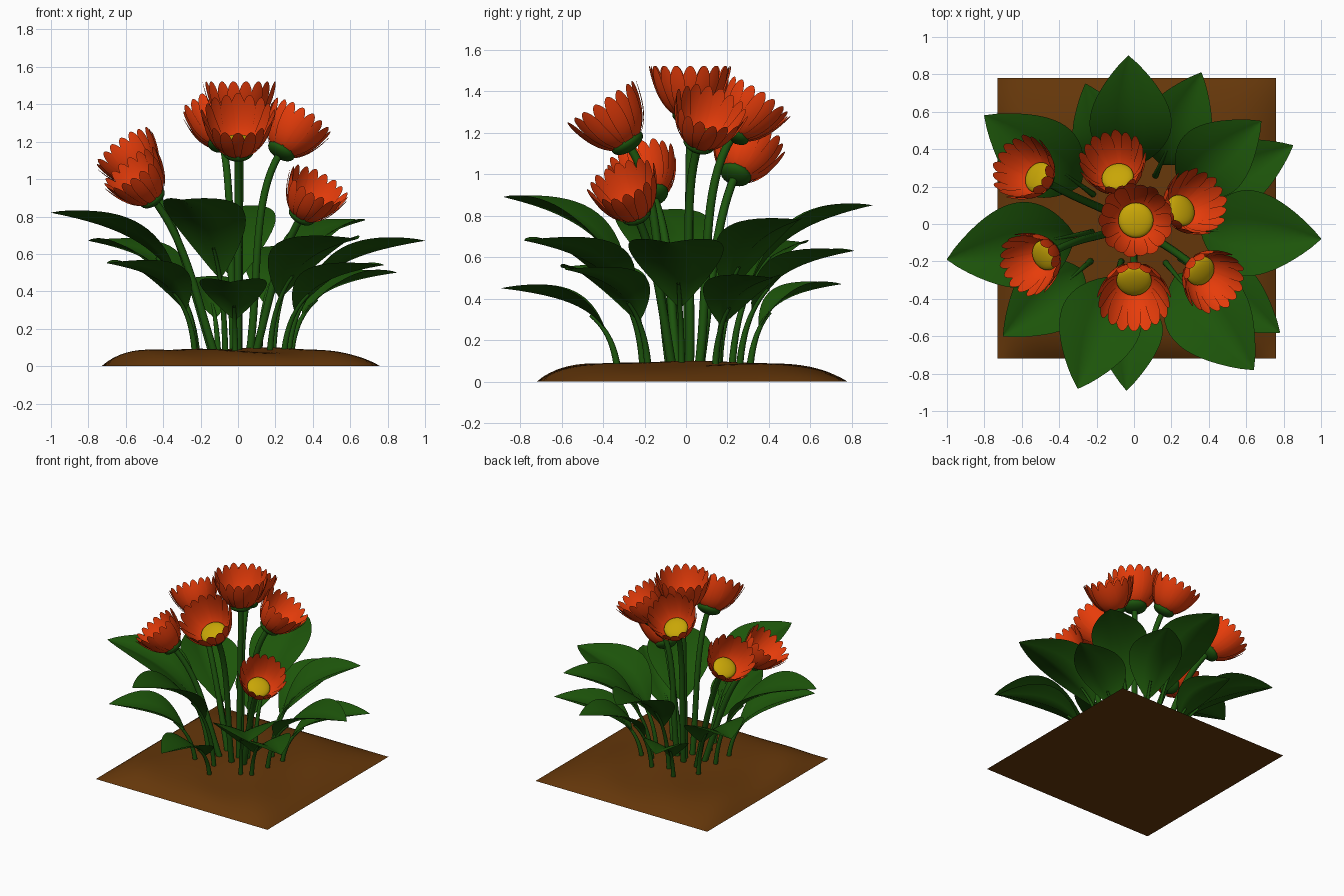
import bpy, bmesh, math
from mathutils import Vector, Matrix

if "Cube" in bpy.data.objects:
    bpy.data.objects.remove(bpy.data.objects["Cube"])


def material(name, rgb):
    m = bpy.data.materials.new(name)
    m.diffuse_color = (*rgb, 1)
    m.use_nodes = True
    m.node_tree.nodes["Principled BSDF"].inputs["Base Color"].default_value = m.diffuse_color
    return m


RED = material("petal_red", (0.8, 0.045, 0.003))
YELLOW = material("disc_yellow", (0.58, 0.38, 0.002))
LEAF = material("leaf_green", (0.012, 0.09, 0.003))
STEM = material("stem_green", (0.012, 0.09, 0.004))
SOIL = material("soil_brown", (0.13, 0.038, 0.003))


def finish(name, bm, mat, matrix=None, normals=False):
    if matrix:
        bm.transform(matrix)
    if normals:
        bmesh.ops.recalc_face_normals(bm, faces=bm.faces)
    for f in bm.faces:
        f.smooth = True
    me = bpy.data.meshes.new(name)
    bm.to_mesh(me)
    bm.free()
    me.materials.append(mat)
    ob = bpy.data.objects.new(name, me)
    bpy.context.collection.objects.link(ob)
    return ob


def sheet(bm, rows):
    """Skin a list of point rows with quads."""
    v = [[bm.verts.new(p) for p in row] for row in rows]
    for a, b in zip(v, v[1:]):
        for i in range(len(a) - 1):
            bm.faces.new((a[i], a[i + 1], b[i + 1], b[i]))


def quad_bezier(a, b, c, t):
    return a * (1 - t) ** 2 + b * 2 * t * (1 - t) + c * t * t


def cubic(a, b, c, d, t):
    s = 1 - t
    return a * s ** 3 + b * 3 * t * s * s + c * 3 * t * t * s + d * t ** 3


def tube(name, pts, r0, r1, mat):
    """Tapered round stalk along points."""
    bm = bmesh.new()
    rows = []
    n = len(pts)
    for i, p in enumerate(pts):
        tan = (pts[min(i + 1, n - 1)] - pts[max(i - 1, 0)]).normalized()
        s = tan.cross(Vector((0.31, 0.95, 0))).normalized()
        q = tan.cross(s)
        r = r0 + (r1 - r0) * i / (n - 1)
        rows.append([p + r * (s * math.cos(k * math.pi / 5) + q * math.sin(k * math.pi / 5))
                     for k in range(11)])
    sheet(bm, rows)
    bmesh.ops.remove_doubles(bm, verts=bm.verts, dist=1e-5)
    return finish(name, bm, mat, normals=True)


# Soil slab with a bumpy rounded top and flat underside
def soil():
    bm = bmesh.new()
    bmesh.ops.create_grid(bm, x_segments=48, y_segments=48, size=1)
    for v in bm.verts:
        u, w = v.co.x, v.co.y
        edge = (1 - abs(u) ** (5 if u > 0 else 7)) * (1 - abs(w) ** (5 if w > 0 else 7))
        bump = 0.008 * math.sin(4 * u + 1) * math.cos(5 * w) + 0.005 * math.sin(9 * u + 6 * w)
        v.co = (0.015 + 0.745 * u, 0.03 + 0.75 * w, edge * (0.088 + bump))
    bm.faces.new([bm.verts.new((0.015 + 0.745 * x, 0.03 + 0.75 * y, 0))
                  for x, y in ((-1, -1), (-1, 1), (1, 1), (1, -1))])
    finish("soil", bm, SOIL)


# Cup-shaped flower: stem, calyx, disc and a ring of petals
def flower(i, base, azimuth, tilt, s):
    base = Vector(base)
    az = math.radians(azimuth)
    rot = Matrix.Rotation(az, 4, 'Z') @ Matrix.Rotation(math.radians(tilt), 4, 'Y')
    mat = Matrix.Translation(base) @ rot @ Matrix.Scale(s, 4)
    axis = rot @ Vector((0, 0, 1))

    root = Vector((base.x * 0.27, base.y * 0.27, 0.05))
    c1 = root + (base - root) * 0.35 + Vector((0, 0, 0.08))
    c2 = base - axis * 0.3
    tube(f"flower_stem_{i}", [cubic(root, c1, c2, base, k / 16) for k in range(17)],
         0.022, 0.02, STEM)

    for name, col, z, r, h in (("calyx", STEM, 0.015, 0.086, 0.045),
                               ("flower_disc", YELLOW, 0.05, 0.094, 0.03)):
        bm = bmesh.new()
        bmesh.ops.create_uvsphere(bm, u_segments=24, v_segments=12, radius=1)
        finish(f"{name}_{i}", bm, col, mat @ Matrix.Translation((0, 0, z))
               @ Matrix.Diagonal((r, r, h, 1)))

    bm = bmesh.new()
    count = 18
    for k in range(count):
        a = 2 * math.pi * k / count
        lift = 0.004 if k % 2 else -0.004
        rows = []
        for j in range(15):
            t = 1 - (1 - j / 14) ** 1.8
            r = quad_bezier(0.04, 0.155, 0.196, t) + lift
            h = quad_bezier(0.0, 0.04, 0.252, t)
            grow = 0.018 + 0.019 * min(1, t / 0.6)
            w = grow * math.sqrt(max(0.01, 1 - max(0, (t - 0.78) / 0.22) ** 2))
            rows.append([Vector((r * math.cos(a + x * w / r), r * math.sin(a + x * w / r), h))
                         for x in (-1, -0.5, 0, 0.5, 1)])
        sheet(bm, rows)
    finish(f"petals_{i}", bm, RED, mat)


# Broad arching leaf folded up along its midrib, on a stalk, reaching out to a given tip
def leaf(i, tip, width):
    tip = Vector(tip)
    out = Vector((tip.x, tip.y, 0)).normalized()
    reach = Vector((tip.x, tip.y, 0)).length
    side = Vector((-out.y, out.x, 0))
    up = Vector((0, 0, 1))
    r0 = 0.45 - 0.27 * tip.z
    a = out * r0 + up * 0.05
    b = out * (r0 + 0.03) + up * (tip.z * 0.75)
    c = out * (0.59 * reach) + up * (tip.z * 0.9)
    tube(f"leaf_stalk_{i}", [cubic(a, b, c, tip, k / 24) - up * 0.006 for k in range(12)],
         0.018, 0.008, STEM)
    bm = bmesh.new()
    rows = []
    for j in range(19):
        u = j / 18
        p = cubic(a, b, c, tip, 0.28 + 0.72 * u)
        w = width * math.sin(math.pi * u ** 0.98) ** 0.85 if 0 < j < 18 else 0.002
        rows.append([p + side * (x * w) + up * (w * (0.5 * abs(x) - 0.15 * x * x))
                     for x in (-1, -0.66, -0.33, 0, 0.33, 0.66, 1)])
    sheet(bm, rows)
    finish(f"leaf_{i}", bm, LEAF)


soil()

# base position, lean direction, lean angle, scale
FLOWERS = [
    ((0.01, 0.02, 1.27), 0, 0, 1.0),
    ((0.0, -0.275, 1.14), -90, 33, 1.0),
    ((-0.08, 0.225, 1.185), 107, 34, 0.92),
    ((0.225, 0.06, 1.14), 28, 35, 0.92),
    ((-0.485, 0.235, 0.99), 150, 40, 0.9),
    ((-0.45, -0.155, 0.89), 207, 40, 0.88),
    ((0.335, -0.235, 0.795), -38, 35, 0.88),
]
for n, f in enumerate(FLOWERS, 1):
    flower(n, *f)

# leaf tip position, half width
LEAVES = [
    ((-0.03, 0.9, 0.85), 0.22), ((-1.0, -0.19, 0.82), 0.23),
    ((1.0, -0.08, 0.67), 0.23), ((-0.3, -0.88, 0.89), 0.22),
    ((0.64, -0.78, 0.68), 0.23), ((0.68, 0.55, 0.78), 0.2),
    ((-0.8, 0.58, 0.67), 0.21), ((-0.7, -0.6, 0.55), 0.2),
    ((0.78, -0.58, 0.54), 0.18), ((0.85, 0.42, 0.5), 0.18),
    ((0.36, 0.81, 0.63), 0.19), ((-0.26, 0.75, 0.47), 0.16),
    ((-0.04, -0.89, 0.45), 0.18),
]
for n, l in enumerate(LEAVES, 1):
    leaf(n, *l)
